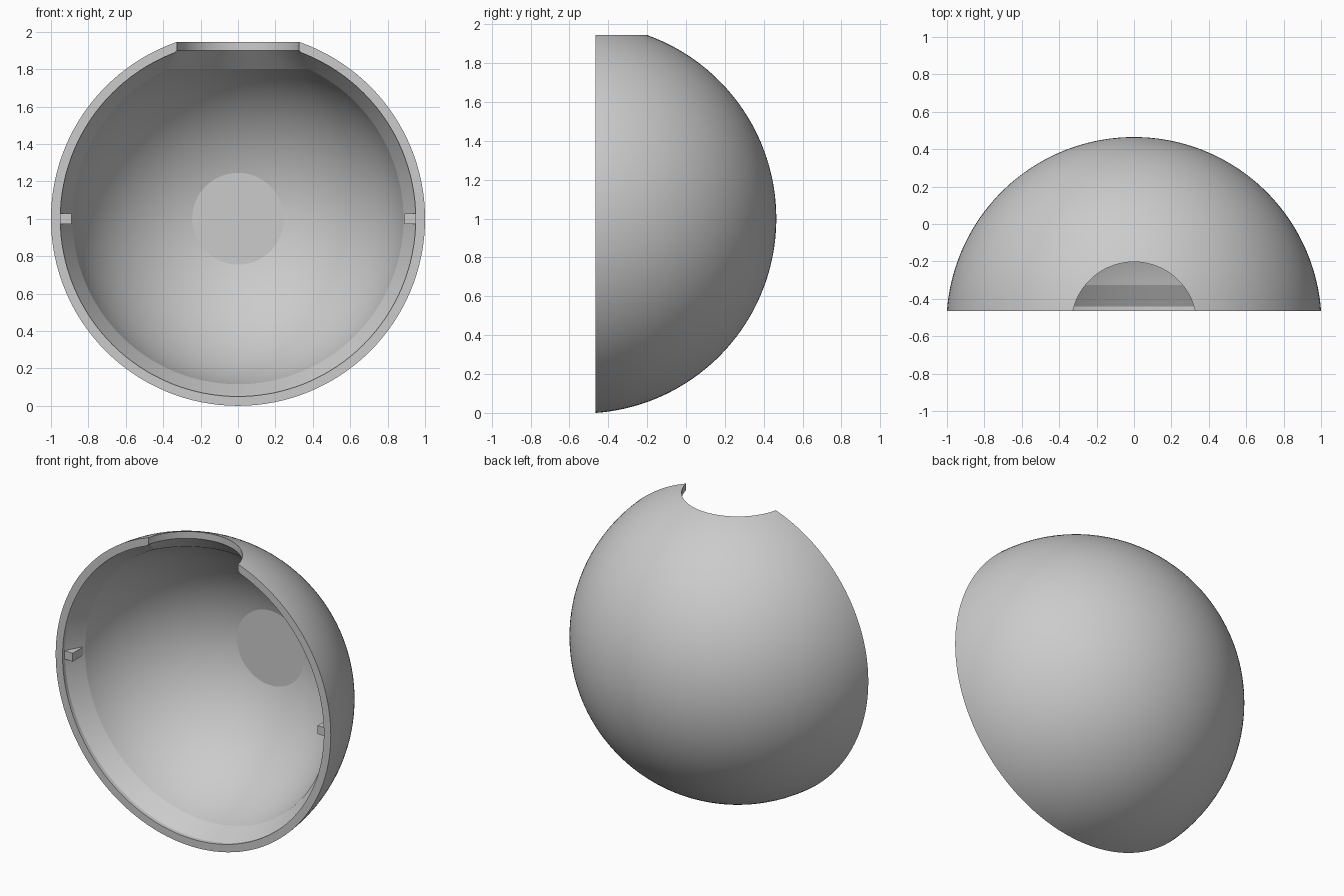
import bpy, bmesh
from math import sin, cos, asin, pi, radians, sqrt
from mathutils import Matrix, Vector

if "Cube" in bpy.data.objects:
    bpy.data.objects.remove(bpy.data.objects["Cube"], do_unlink=True)

OUTER, INNER = 1.0028, 0.91        # sphere radii
FRONT, CENTRE_Y, CENTRE_Z = -0.465, -0.538, 1.0
CENTRE = Vector((0, CENTRE_Y, CENTRE_Z))
SEGMENTS = 128

grey = bpy.data.materials.new("plain grey")
grey.use_nodes = True
grey.diffuse_color = (0.6, 0.6, 0.6, 1)
grey.node_tree.nodes["Principled BSDF"].inputs["Base Color"].default_value = (0.6, 0.6, 0.6, 1)


def lathe(name, profile, axis, closed):
    """Spin (radius, height) points round z, then turn z onto the given axis."""
    bm = bmesh.new()
    verts = [bm.verts.new((r, 0, h)) for r, h in profile]
    edges = [bm.edges.new(pair) for pair in zip(verts, verts[1:])]
    if closed:
        edges.append(bm.edges.new((verts[-1], verts[0])))
    bmesh.ops.spin(bm, geom=verts + edges, cent=(0, 0, 0), axis=(0, 0, 1),
                   angle=2 * pi, steps=SEGMENTS, use_merge=True)
    bmesh.ops.remove_doubles(bm, verts=bm.verts, dist=1e-5)
    bmesh.ops.dissolve_degenerate(bm, edges=bm.edges, dist=1e-5)
    bmesh.ops.recalc_face_normals(bm, faces=bm.faces)
    turn = Vector((0, 0, 1)).rotation_difference(axis).to_matrix().to_4x4()
    bm.transform(Matrix.Translation(CENTRE) @ turn)
    mesh = bpy.data.meshes.new(name)
    bm.to_mesh(mesh)
    bm.free()
    obj = bpy.data.objects.new(name, mesh)
    bpy.context.collection.objects.link(obj)
    mesh.materials.append(grey)
    return obj


def arc(radius, start, end, steps):
    """Points on a circle; angle is measured from the rim plane to the pole."""
    angles = [start + (end - start) * i / steps for i in range(steps + 1)]
    return [(max(radius * cos(a), 0), radius * sin(a)) for a in angles]


# Hollow half ball: outer dome, flat inner floor, chamfered and stepped rim
rim = FRONT - CENTRE_Y
floor_angle = pi / 2 - asin(0.245 / INNER)
profile = arc(OUTER, asin(rim / OUTER), pi / 2, 48)
profile += [(0, INNER * sin(floor_angle))]
profile += arc(INNER, floor_angle, asin(0.213 / INNER), 40)
profile += [(0.95, rim + 0.025), (0.95, rim)]
shell = lathe("half_ball_shell", profile, Vector((0, 1, 0)), True)

# Round opening in the top, flared on the inside
flare = sqrt(INNER ** 2 - 0.8 ** 2)
opening = [(0, 1.2), (0.335, 1.2), (0.335, 0.9), (flare, 0.8),
           (flare, 0.7), (0, 0.7)]
cutter = lathe("opening_cutter", opening, Vector((0, 0, 1)), False)
cutter.hide_render = True
cut = shell.modifiers.new("top opening", "BOOLEAN")
cut.operation, cut.solver, cut.object = "DIFFERENCE", "EXACT", cutter
bpy.context.view_layer.objects.active = shell
shell.select_set(True)
bpy.ops.object.modifier_apply(modifier=cut.name)
bpy.data.objects.remove(cutter, do_unlink=True)
bpy.ops.object.select_all(action="DESELECT")
shell.select_set(True)
bpy.ops.object.shade_smooth_by_angle(angle=radians(12))

# Small locating tabs on both sides of the rim
for side, name in ((1, "left_tab"), (-1, "right_tab")):
    bpy.ops.mesh.primitive_cube_add(size=1, location=(side * 0.925, -0.385, CENTRE_Z))
    tab = bpy.context.object
    tab.name = name
    tab.scale = (0.07, 0.12, 0.055)
    tab.data.materials.append(grey)
